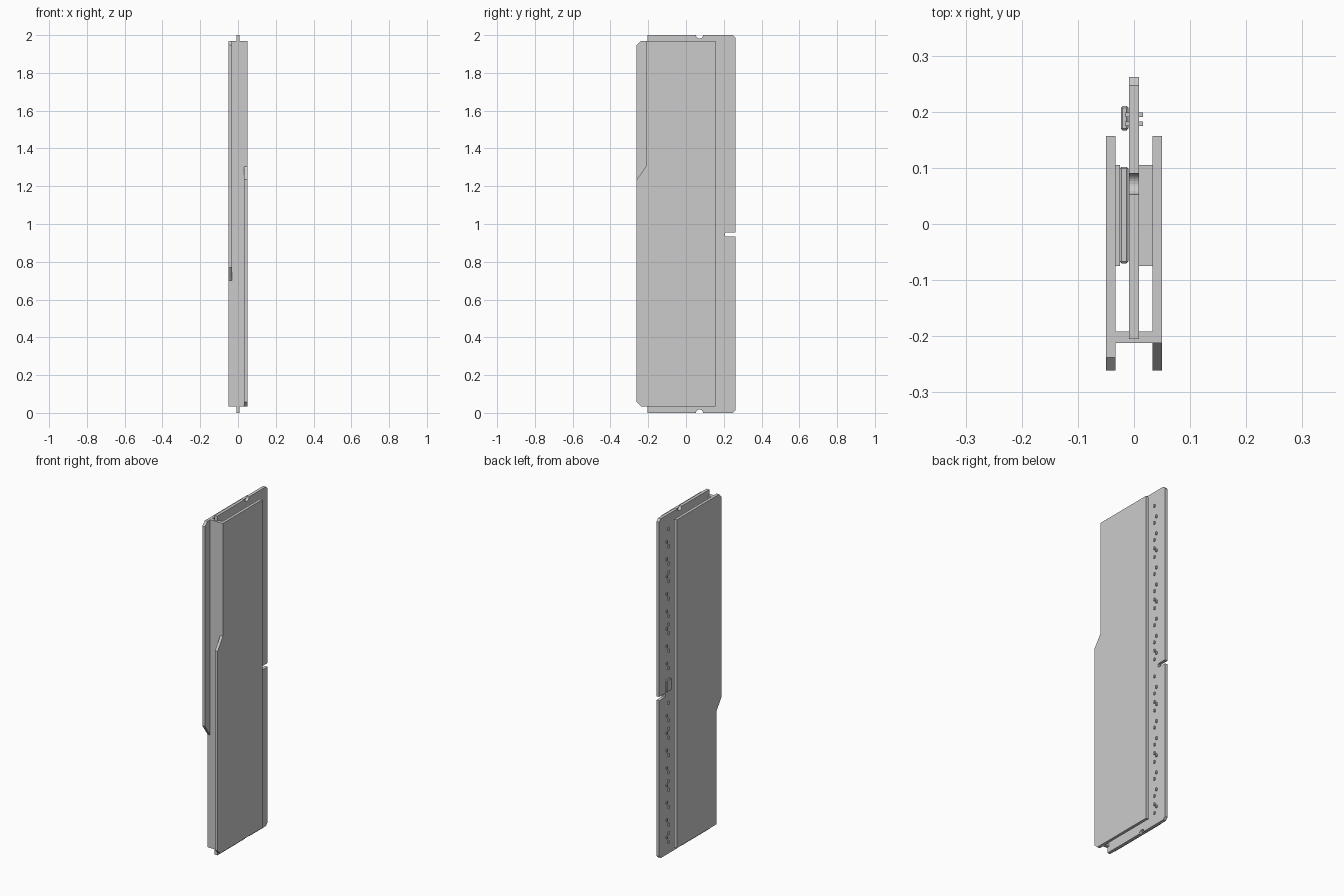
import bpy, bmesh, math

if "Cube" in bpy.data.objects:
    bpy.data.objects.remove(bpy.data.objects["Cube"])


def finish(bm, name):
    bmesh.ops.recalc_face_normals(bm, faces=bm.faces)
    me = bpy.data.meshes.new(name)
    bm.to_mesh(me)
    bm.free()
    ob = bpy.data.objects.new(name, me)
    bpy.context.collection.objects.link(ob)
    return ob


def plate(name, pts, x0, x1):
    """Extrude a (y, z) outline from x0 to x1."""
    bm = bmesh.new()
    face = bm.faces.new([bm.verts.new((x0, y, z)) for y, z in pts])
    ext = bmesh.ops.extrude_face_region(bm, geom=[face])
    verts = [g for g in ext["geom"] if isinstance(g, bmesh.types.BMVert)]
    bmesh.ops.translate(bm, verts=verts, vec=(x1 - x0, 0, 0))
    return finish(bm, name)


def add_box(bm, x0, x1, y0, y1, z0, z1):
    verts = bmesh.ops.create_cube(bm, size=1)["verts"]
    for v in verts:
        v.co = (x1 if v.co.x > 0 else x0, y1 if v.co.y > 0 else y0,
                z1 if v.co.z > 0 else z0)


def boxes(name, dims, bevel=0):
    bm = bmesh.new()
    for d in dims:
        add_box(bm, *d)
    ob = finish(bm, name)
    if bevel:
        m = ob.modifiers.new("edge", "BEVEL")
        m.width, m.segments = bevel, 1
    return ob


# Circuit board: chamfered contact corners, key slot, round latch notches
def notch(z, start):
    return [(0.0715 + 0.0185 * math.cos(start - math.pi * i / 12),
             z + 0.0185 * math.sin(start - math.pi * i / 12)) for i in range(13)]


board = [(-0.205, 0)] + notch(0, math.pi)
board += [(0.247, 0), (0.262, 0.015),
          (0.262, 0.933), (0.21, 0.933), (0.206, 0.937), (0.206, 0.951),
          (0.21, 0.955), (0.262, 0.955),
          (0.262, 1.985), (0.247, 2)]
board += notch(2, 2 * math.pi) + [(-0.205, 2)]
plate("circuit_board", board, -0.009, 0.009)

# Heat spreaders: the left one is the right one turned half round the y axis
ZL, ZH = 0.035, 1.97
cover = [(-0.238, ZL), (0.157, ZL), (0.157, ZH), (-0.212, ZH),
         (-0.212, 1.305), (-0.261, 1.235), (-0.261, 0.058)]
plate("heat_spreader_right", cover, 0.033, 0.05)
plate("heat_spreader_left", [(y, ZL + ZH - z) for y, z in cover], -0.05, -0.033)

# Bridge joining the spreaders over the board's edge
boxes("spreader_bridge", [(-0.033, 0.033, -0.212, -0.192, ZL, ZH)])

# Thermal pads and memory chips between board and spreaders
boxes("thermal_pad_right", [(0.009, 0.033, -0.075, 0.105, 0.06, 1.94)])
boxes("thermal_pad_left", [(-0.033, -0.025, -0.075, 0.105, 0.06, 1.94)])
centres = [0.17 + 0.215 * i for i in range(4)]
centres += [2 - c for c in centres]
boxes("memory_chips", [(-0.025, -0.01, -0.07, 0.102, c - 0.058, c + 0.058)
                       for c in centres], 0.003)

# Small controller chip beside the key slot
boxes("controller_chip", [(-0.0235, -0.01, 0.167, 0.21, 0.965, 1.035)], 0.003)

# Staggered surface-mount parts along both faces of the contact edge
parts = []
for i in range(19):
    z = 0.07 + 0.1025 * i
    for y, dz in ((0.179, 0), (0.195, 0.032), (0.179, 0.052)):
        zc = z + dz
        if zc > 1.94 or 0.89 < zc < 0.975 or (dz == 0.052 and i % 3):
            continue
        parts.append((0.009, 0.016, y - 0.004, y + 0.004, zc - 0.008, zc + 0.008))
        if not 0.94 < zc < 1.06:
            parts.append((-0.016, -0.009, y - 0.004, y + 0.004,
                          zc - 0.008, zc + 0.008))
boxes("surface_parts", parts)
